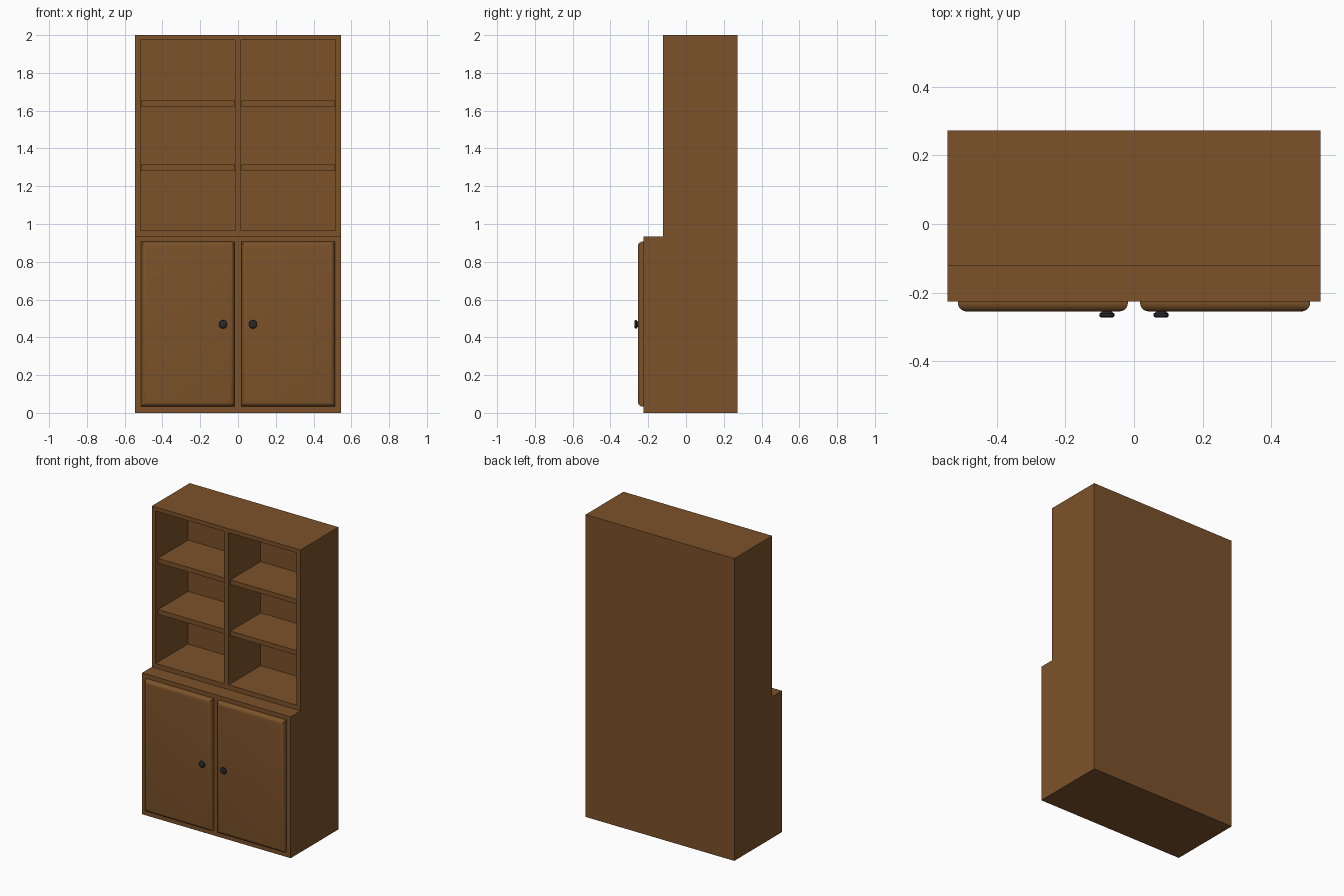
import bpy, bmesh, math
from mathutils import Matrix, Vector

if "Cube" in bpy.data.objects:
    bpy.data.objects.remove(bpy.data.objects["Cube"])


def material(name, color):
    m = bpy.data.materials.new(name)
    m.diffuse_color = (*color, 1)
    m.use_nodes = True
    m.node_tree.nodes["Principled BSDF"].inputs["Base Color"].default_value = m.diffuse_color
    return m


WOOD = material("brown_wood", (0.2, 0.085, 0.023))
DARK = material("dark_metal", (0.022, 0.022, 0.025))


def make(name, bm, mat, smooth=False):
    bmesh.ops.recalc_face_normals(bm, faces=bm.faces)
    me = bpy.data.meshes.new(name)
    bm.to_mesh(me)
    bm.free()
    me.materials.append(mat)
    if smooth:
        me.shade_smooth()
        me.set_sharp_from_angle(angle=math.radians(35))
    ob = bpy.data.objects.new(name, me)
    bpy.context.collection.objects.link(ob)
    return ob


def box(lo, hi):
    lo, hi = Vector(lo), Vector(hi)
    bm = bmesh.new()
    bmesh.ops.create_cube(bm, size=1, matrix=Matrix.Translation((lo + hi) / 2)
                          @ Matrix.Diagonal((*(hi - lo), 1)))
    return bm


def span(side, a, b):
    return sorted((side * a, side * b))


HALF, BACK, UP_FRONT, LOW_FRONT = 0.544, 0.2725, -0.123, -0.226

# carcass: stepped side profile extruded across the width
bm = bmesh.new()
profile = [(LOW_FRONT, 0), (BACK, 0), (BACK, 2), (UP_FRONT, 2),
           (UP_FRONT, 0.935), (LOW_FRONT, 0.935)]
face = bm.faces.new([bm.verts.new((-HALF, y, z)) for y, z in profile])
ext = bmesh.ops.extrude_face_region(bm, geom=[face])
bmesh.ops.translate(bm, vec=(2 * HALF, 0, 0),
                    verts=[v for v in ext["geom"] if isinstance(v, bmesh.types.BMVert)])
carcass = make("carcass", bm, WOOD)

for side, label in ((-1, "left"), (1, "right")):
    # open shelf bay
    x0, x1 = span(side, 0.017, 0.516)
    cutter = make(f"{label}_bay_cutter", box((x0, -0.3, 0.966), (x1, 0.213, 1.973)), WOOD)
    cutter.hide_render = True
    cutter.hide_viewport = True
    cutter.display_type = 'WIRE'
    cut = carcass.modifiers.new(f"{label}_bay", 'BOOLEAN')
    cut.operation = 'DIFFERENCE'
    cut.solver = 'EXACT'
    cut.object = cutter

    # shelves, set back slightly from the front
    x0, x1 = span(side, 0.0175, 0.5135)
    for name, z in (("lower", 1.284), ("upper", 1.623)):
        make(f"{label}_{name}_shelf", box((x0, UP_FRONT + 0.02, z), (x1, 0.22, z + 0.031)), WOOD)

    # door with rounded front edges
    bm = box((x0, -0.255, 0.033), (x1, LOW_FRONT, 0.907))
    front = min(bm.faces, key=lambda f: f.calc_center_median().y)
    bmesh.ops.bevel(bm, geom=list(front.edges), offset=0.026, segments=5,
                    profile=0.5, affect='EDGES')
    make(f"{label}_door", bm, WOOD, smooth=True)

    # round knob: radius and y along a short turned profile
    bm = bmesh.new()
    rings = [(0.014, -0.253), (0.016, -0.257), (0.0215, -0.261),
             (0.0225, -0.266), (0.021, -0.270), (0.017, -0.2725)]
    loops = [[bm.verts.new((side * 0.079 + r * math.cos(k * math.tau / 16), y,
                            0.469 + r * math.sin(k * math.tau / 16))) for k in range(16)]
             for r, y in rings]
    for a, b in zip(loops, loops[1:]):
        for k in range(16):
            bm.faces.new((a[k], a[(k + 1) % 16], b[(k + 1) % 16], b[k]))
    bm.faces.new(loops[0])
    bm.faces.new(loops[-1])
    make(f"{label}_knob", bm, DARK, smooth=True)
